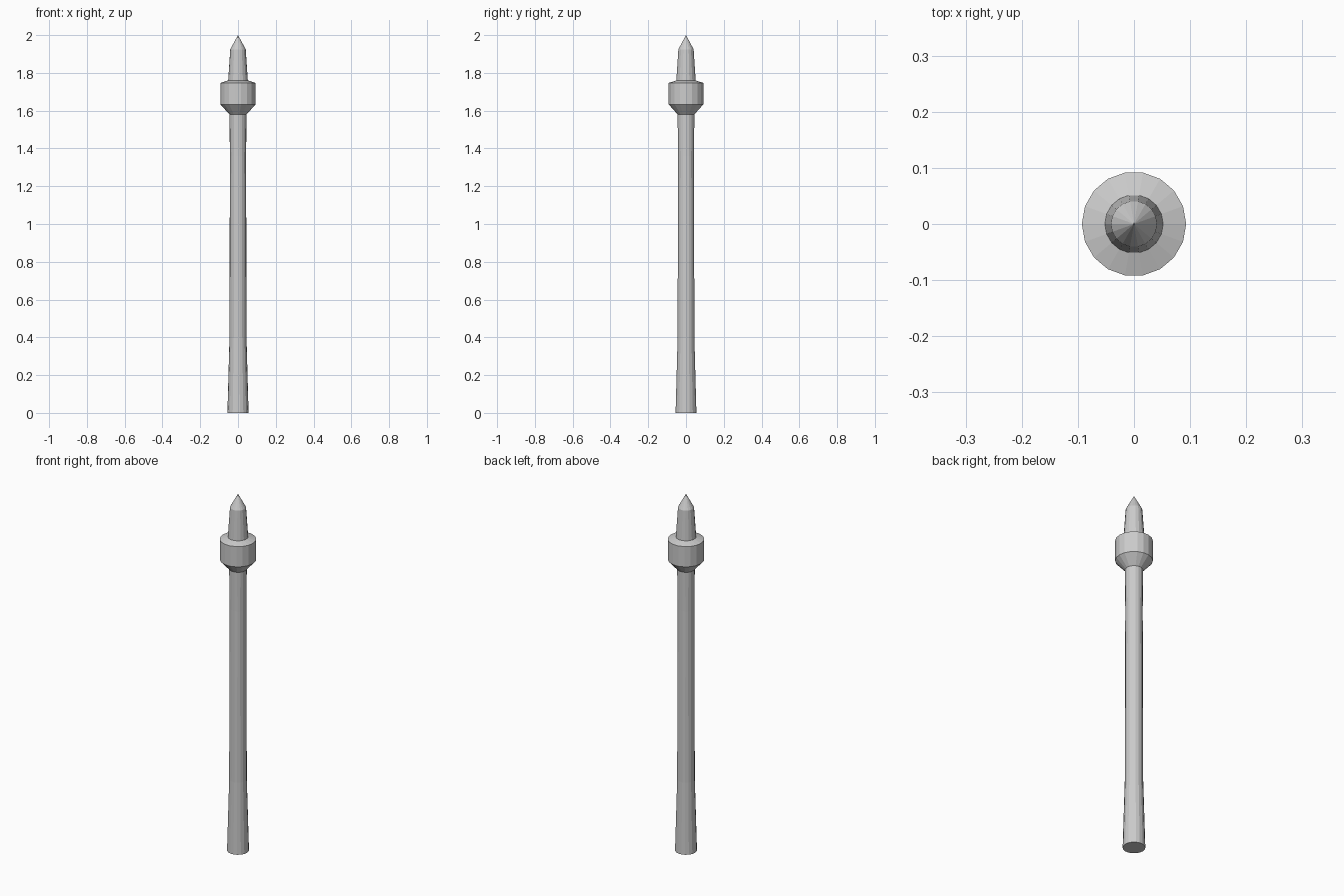
import bpy, bmesh
from math import cos, sin, tau

if "Cube" in bpy.data.objects:
    bpy.data.objects.remove(bpy.data.objects["Cube"])

SIDES = 18


def lathe(name, profile, cap_bottom=False):
    """Revolve (radius, z) points around z; radius 0 makes a point."""
    bm = bmesh.new()
    rings = []
    for r, z in profile:
        if r == 0:
            rings.append([bm.verts.new((0, 0, z))])
        else:
            rings.append([bm.verts.new((r * cos(tau * i / SIDES), r * sin(tau * i / SIDES), z))
                          for i in range(SIDES)])
    for a, b in zip(rings, rings[1:]):
        for i in range(SIDES):
            j = (i + 1) % SIDES
            if len(b) == 1:
                bm.faces.new((a[i], a[j], b[0]))
            else:
                bm.faces.new((a[i], a[j], b[j], b[i]))
    if cap_bottom:
        bm.faces.new(rings[0][::-1])
    mesh = bpy.data.meshes.new(name)
    bm.to_mesh(mesh)
    bm.free()
    obj = bpy.data.objects.new(name, mesh)
    bpy.context.collection.objects.link(obj)
    return obj


# Long shaft, flared at the foot
lathe("shaft", [(0.056, 0), (0.045, 0.40), (0.043, 1.36), (0.045, 1.58)], cap_bottom=True)

# Wide collar: cone below, straight band, shallow top bevel
lathe("collar", [(0.045, 1.58), (0.093, 1.633), (0.093, 1.747), (0.052, 1.76)])

# Tapered spike with a pointed tip
lathe("spike", [(0.052, 1.76), (0.041, 1.925), (0, 2.0)])
